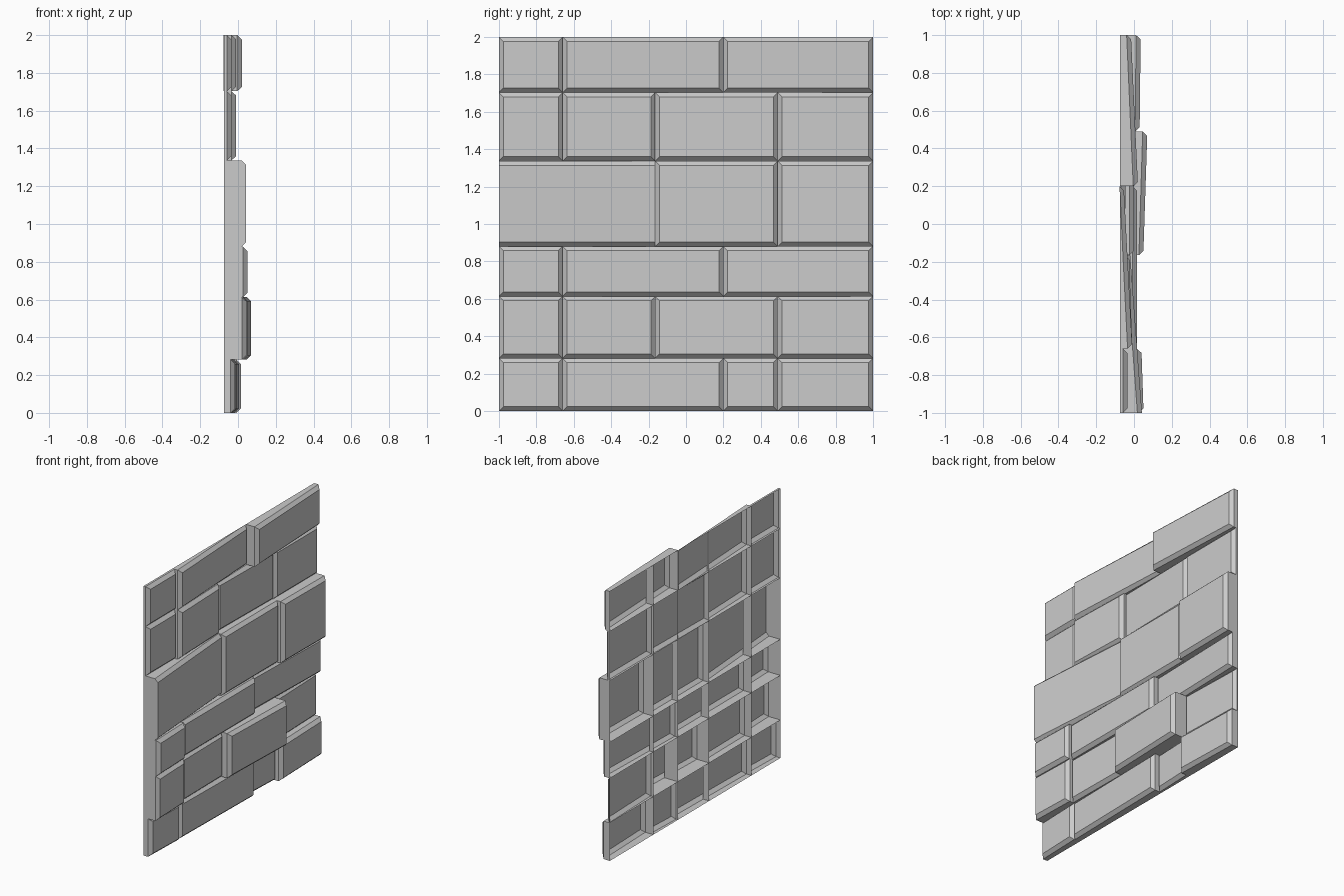
import bpy, bmesh

if "Cube" in bpy.data.objects:
    bpy.data.objects.remove(bpy.data.objects["Cube"])

BACK, INSET, BEVEL = -0.075, 0.023, 0.024
YS = [-1, -0.66, -0.165, 0.2, 0.49, 1]
ZS = [0, 0.282, 0.613, 0.88, 1.337, 1.703, 2]
# rows from the bottom: (first line, last line, face x at each end)
ROWS = [
    [(0, 1, -.015, -.005), (1, 3, -.01, .005), (3, 4, -.035, -.025), (4, 5, .015, .0)],
    [(0, 1, .045, .035), (1, 2, .005, .0), (2, 4, .05, .07), (4, 5, -.03, -.045)],
    [(0, 1, .05, .04), (1, 3, .015, .015), (3, 5, -.025, -.005)],
    [(0, 2, .042, -.02), (2, 4, .0, .0), (4, 5, .03, .035)],
    [(0, 1, -.035, -.035), (1, 2, -.01, -.025), (2, 4, -.05, -.04), (4, 5, -.035, -.035)],
    [(0, 1, -.035, -.035), (1, 3, -.01, -.053), (3, 5, .02, -.015)],
]


def new_object(name, bm):
    bmesh.ops.remove_doubles(bm, verts=bm.verts, dist=1e-5)
    bm.normal_update()
    me = bpy.data.meshes.new(name)
    bm.to_mesh(me)
    bm.free()
    ob = bpy.data.objects.new(name, me)
    bpy.context.collection.objects.link(ob)


def quad(bm, pts):
    bm.faces.new([bm.verts.new(p) for p in pts])


def shoulders(row, i):
    """Height where the bevel starts, for every brick of a row touching line i."""
    out = []
    if 0 <= row < len(ROWS):
        for a, b, xa, xb in ROWS[row]:
            if a <= i <= b:
                t = (YS[i] - YS[a]) / (YS[b] - YS[a])
                out.append((a, b, xa + (xb - xa) * t - BEVEL))
    return out


def cell_height(row, i, c):
    """Shoulder at line i of the brick that covers column c."""
    return max([h for a, b, h in shoulders(row, i) if a <= c < b], default=BACK)


# bevelled stone faces, slightly tilted
for r, row in enumerate(ROWS):
    z0, z1 = ZS[r], ZS[r + 1]
    for k, (a, b, xa, xb) in enumerate(row):
        y0, y1 = YS[a], YS[b]
        square = (r == 3 and k == 0)          # this stone has no end bevels
        e = 0.0 if square else INSET
        low = [(xa - BEVEL, y0, z0), (xb - BEVEL, y1, z0), (xb - BEVEL, y1, z1), (xa - BEVEL, y0, z1)]
        top = [(xa, y0 + e, z0 + INSET), (xb, y1 - e, z0 + INSET),
               (xb, y1 - e, z1 - INSET), (xa, y0 + e, z1 - INSET)]
        bm = bmesh.new()
        quad(bm, top)
        for n in range(4):
            m = (n + 1) % 4
            quad(bm, [low[n], low[m], top[m], top[n]])
        new_object(f"stone_{r}_{k}", bm)

# thin walls behind the stones, open at the back
bm = bmesh.new()
for j, z in enumerate(ZS):
    for c in range(len(YS) - 1):
        h0, h1 = [max(cell_height(j - 1, i, c), cell_height(j, i, c)) for i in (c, c + 1)]
        p = [(BACK, YS[c], z), (BACK, YS[c + 1], z), (h1, YS[c + 1], z), (h0, YS[c], z)]
        quad(bm, p if j == 0 else p[::-1]) if j == 0 else quad(bm, [p[0], p[3], p[2], p[1]])
for r in range(len(ROWS)):
    for i, y in enumerate(YS):
        h = max(s[2] for s in shoulders(r, i))
        p = [(BACK, y, ZS[r]), (h, y, ZS[r]), (h, y, ZS[r + 1]), (BACK, y, ZS[r + 1])]
        quad(bm, p if i == 0 else p[::-1])
bm_name = "backing_walls"
# keep walls unmerged in shading: faces are flat
new_object(bm_name, bm)
